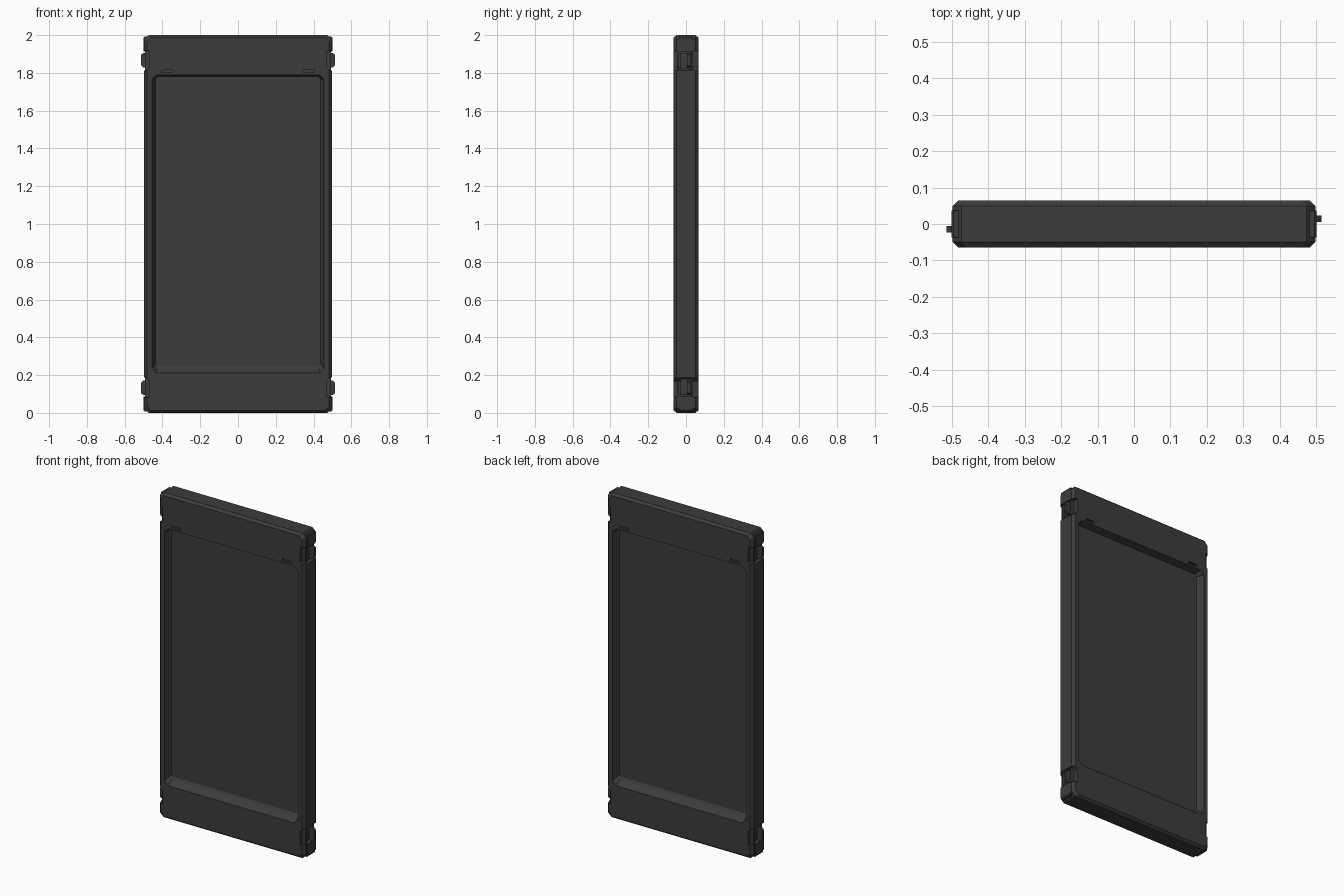
import bpy, bmesh

if "Cube" in bpy.data.objects:
    bpy.data.objects.remove(bpy.data.objects["Cube"])

mat = bpy.data.materials.new("dark_grey")
mat.diffuse_color = (0.045, 0.045, 0.045, 1)
mat.use_nodes = True
mat.node_tree.nodes["Principled BSDF"].inputs["Base Color"].default_value = mat.diffuse_color


def make(name, bm):
    bmesh.ops.recalc_face_normals(bm, faces=bm.faces[:])
    me = bpy.data.meshes.new(name)
    bm.to_mesh(me)
    bm.free()
    ob = bpy.data.objects.new(name, me)
    bpy.context.collection.objects.link(ob)
    me.materials.append(mat)
    return ob


def loft(bm, rings):
    loops = [[bm.verts.new(p) for p in r] for r in rings]
    n = len(loops[0])
    for a, b in zip(loops, loops[1:]):
        for i in range(n):
            j = (i + 1) % n
            bm.faces.new((a[i], a[j], b[j], b[i]))
    bm.faces.new(loops[0])
    bm.faces.new(loops[-1])


def ring(hx, z0, z1, c, y):
    # rectangle with clipped corners, at depth y
    return [(x, y, z) for x, z in (
        (-hx + c, z0), (hx - c, z0), (hx, z0 + c), (hx, z1 - c),
        (hx - c, z1), (-hx + c, z1), (-hx, z1 - c), (-hx, z0 + c))]


def prism(bm, profile, y0, y1):
    loft(bm, [[(x, y, z) for x, z in profile] for y in (y0, y1)])


def corner(profile, sx, top):
    # places a top right profile in any of the four corners
    return [(x * sx, z if top else 2 - z) for x, z in profile]


CORNERS = [(sx, top) for sx in (-1, 1) for top in (True, False)]

# door body: recessed panel, sloped opening and bevelled rim on both faces
front = [
    (0.438, 0.25, 1.78, 0.012, -0.022),
    (0.444, 0.235, 1.782, 0.015, -0.032),
    (0.456, 0.21, 1.79, 0.024, -0.065),
    (0.481, 0.013, 1.987, 0.022, -0.065),
    (0.497, 0.0, 2.0, 0.024, -0.049),
]
rings = [ring(*r) for r in front]
rings += [[(x, -y, z) for x, y, z in r] for r in reversed(rings)]
bm = bmesh.new()
loft(bm, rings)
body = make("door_body", bm)

# cutters: latch notches in the long edges and small slots over the opening
bm = bmesh.new()
notch = [(0.468, 1.83), (0.485, 1.815), (0.54, 1.805), (0.54, 1.915), (0.468, 1.915)]
for sx, top in CORNERS:
    prism(bm, corner(notch, sx, top), -0.1, 0.1)
for sx in (-1, 1):
    for sy in (-1, 1):
        xs = (0.345 * sx, 0.405 * sx)
        prism(bm, [(xs[0], 1.801), (xs[1], 1.801), (xs[1], 1.815), (xs[0], 1.815)],
              sy * 0.052, sy * 0.08)
cutter = make("notch_cutter", bm)
cutter.hide_render = True
mod = body.modifiers.new("notches", 'BOOLEAN')
mod.operation = 'DIFFERENCE'
mod.solver = 'EXACT'
mod.object = cutter
bpy.context.view_layer.objects.active = body
bpy.ops.object.modifier_apply(modifier="notches")
bpy.data.objects.remove(cutter)

# corner caps, latch housings and latch pins
cap = [(0.462, 1.912), (0.5, 1.912), (0.5, 1.985), (0.494, 1.992), (0.462, 1.992)]
housing = [(0.45, 1.82), (0.48, 1.82), (0.48, 1.905), (0.45, 1.905)]
rail = [(0.46, 1.806), (0.492, 1.806), (0.492, 1.916), (0.46, 1.916)]
pin = [(0.47, 1.828), (0.5, 1.828), (0.514, 1.84), (0.514, 1.896), (0.5, 1.906), (0.47, 1.906)]
for sx, top in CORNERS:
    tag = ("upper" if top else "lower") + ("_right" if sx > 0 else "_left")
    for name, prof, spans in (
            ("corner_cap", cap, [(-0.037, 0.037)]),
            ("latch_housing", housing, [(-0.03, 0.03)]),
            ("latch_rail", rail, [(-0.046, -0.036), (0.03, 0.036)]),
            ("latch_pin", pin, [(0.006, 0.023)])):
        bm = bmesh.new()
        for a, b in spans:
            prism(bm, corner(prof, sx, top), a * sx, b * sx)
        make(name + "_" + tag, bm)
